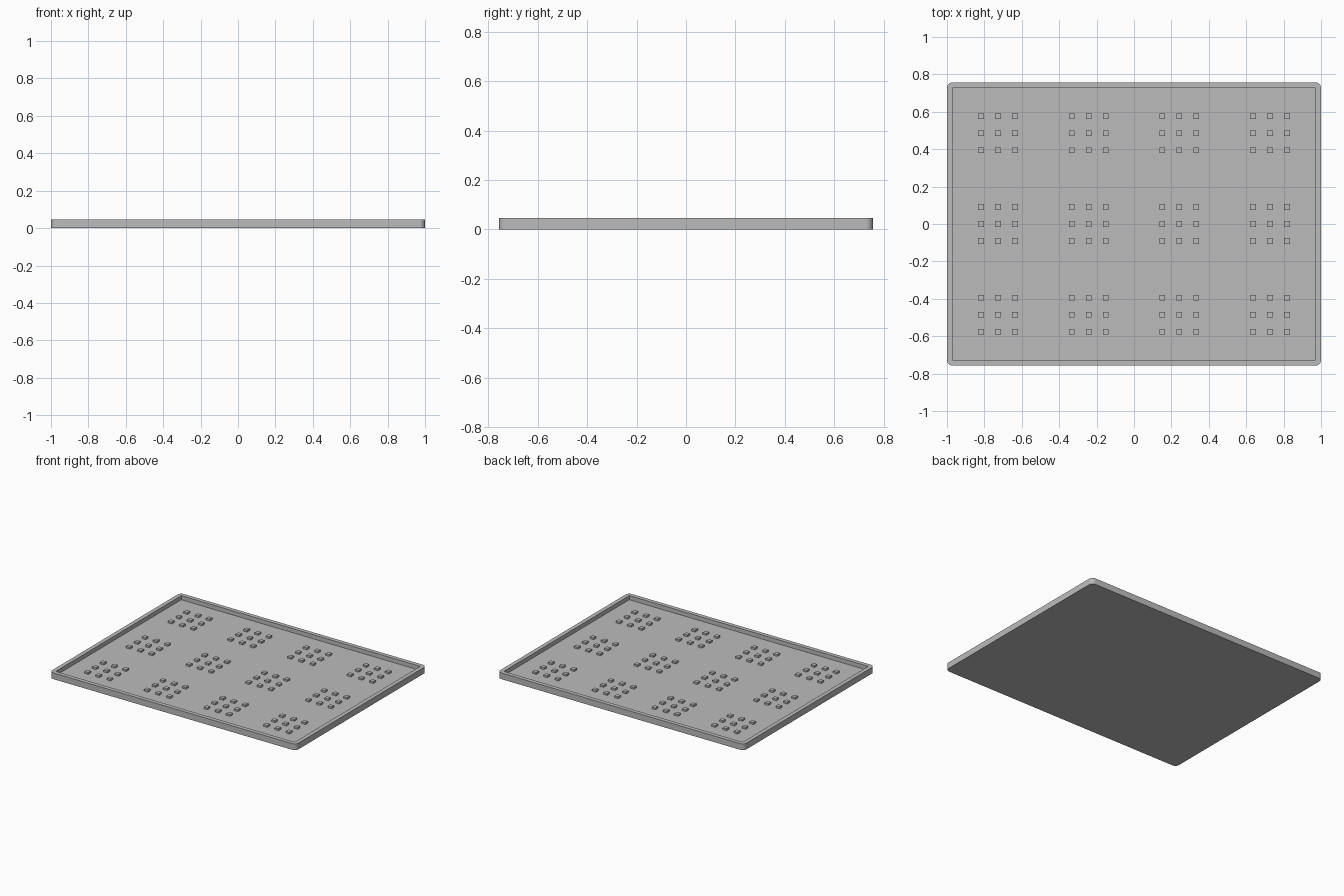
import bpy, bmesh
from mathutils import Matrix

cube = bpy.data.objects.get("Cube")
if cube:
    bpy.data.objects.remove(cube, do_unlink=True)

# The whole model follows a grid of 66 x 50 units
U = 2 / 66
WIDTH, DEPTH, HEIGHT = 66 * U, 50 * U, 1.5 * U
FLOOR = 0.5 * U
STUD_HEIGHT = 0.45 * U

grey = bpy.data.materials.new("grey plastic")
grey.use_nodes = True
grey.diffuse_color = (0.5, 0.5, 0.5, 1)
grey.node_tree.nodes["Principled BSDF"].inputs["Base Color"].default_value = grey.diffuse_color


def add_box(bm, centre, size):
    matrix = Matrix.Translation(centre) @ Matrix.Diagonal((*size, 1))
    bmesh.ops.create_cube(bm, size=1, matrix=matrix)


def make_object(name, bm):
    mesh = bpy.data.meshes.new(name)
    bm.to_mesh(mesh)
    bm.free()
    mesh.materials.append(grey)
    obj = bpy.data.objects.new(name, mesh)
    bpy.context.collection.objects.link(obj)
    return obj


# Tray body with rounded upright corners
bm = bmesh.new()
add_box(bm, (0, 0, HEIGHT / 2), (WIDTH, DEPTH, HEIGHT))
upright = [e for e in bm.edges if abs(e.verts[0].co.z - e.verts[1].co.z) > HEIGHT / 2]
bmesh.ops.bevel(bm, geom=upright, offset=U, segments=8, profile=0.5, affect='EDGES')
tray = make_object("tray", bm)

# Square-cornered recess, one unit in from the edge
bm = bmesh.new()
add_box(bm, (0, 0, FLOOR + HEIGHT), (WIDTH - 2 * U, DEPTH - 2 * U, 2 * HEIGHT))
cutter = make_object("recess_cutter", bm)
cut = tray.modifiers.new("recess", 'BOOLEAN')
cut.operation = 'DIFFERENCE'
cut.solver = 'EXACT'
cut.object = cutter

bpy.ops.object.select_all(action='DESELECT')
tray.select_set(True)
bpy.context.view_layer.objects.active = tray
bpy.ops.object.modifier_apply(modifier=cut.name)
bpy.data.objects.remove(cutter, do_unlink=True)
bpy.ops.object.shade_smooth_by_angle()

# Studs: a 4 x 3 layout of 3 x 3 clusters standing on the floor
bm = bmesh.new()
for column in range(4):
    for row in range(3):
        for i in (-1, 0, 1):
            for j in (-1, 0, 1):
                x = ((column - 1.5) * 16 + i * 3) * U
                y = ((row - 1) * 16 + j * 3) * U
                add_box(bm, (x, y, FLOOR + STUD_HEIGHT / 2), (U, U, STUD_HEIGHT))
make_object("floor_studs", bm)
